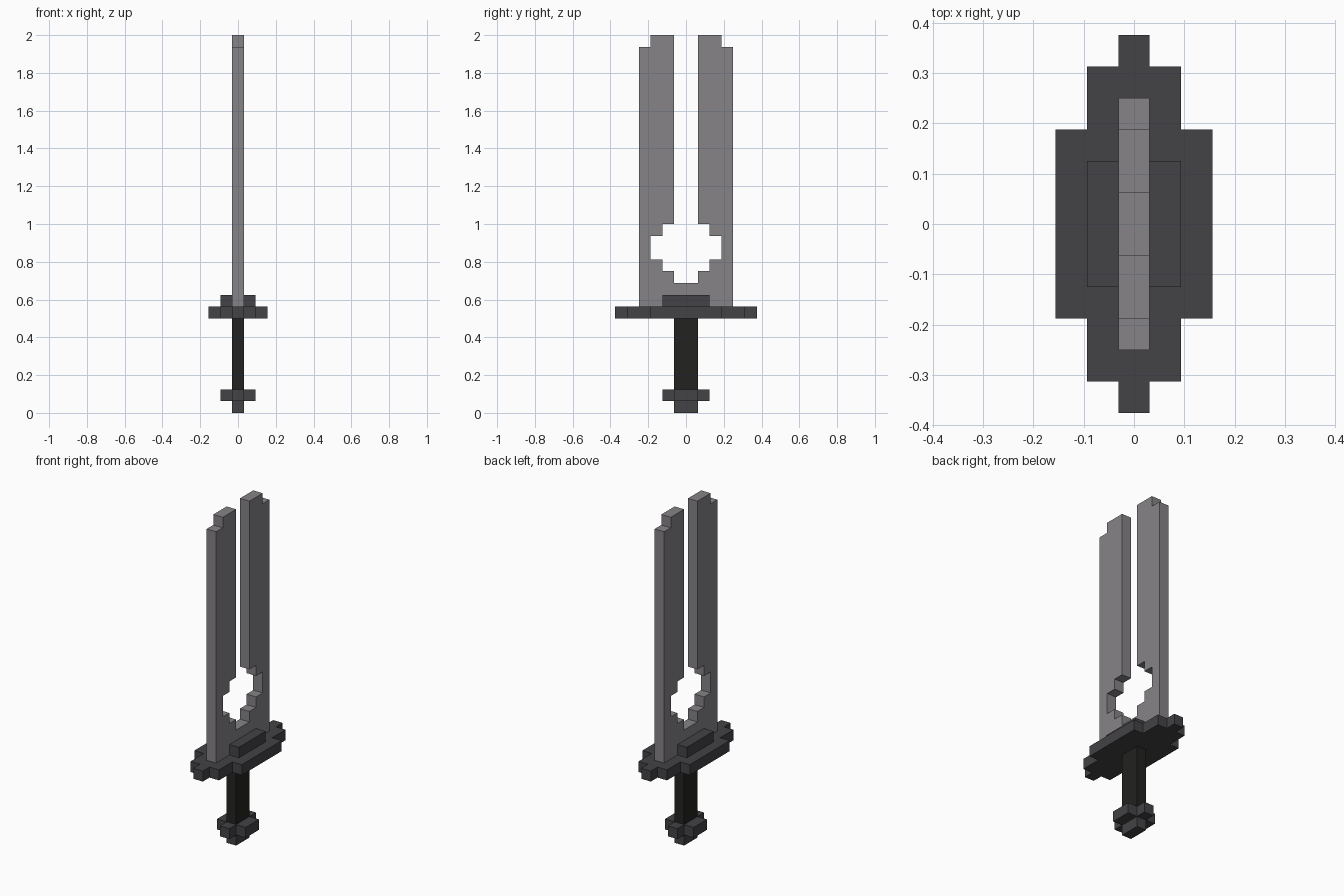
import bpy
import bmesh
from mathutils import Vector

old = bpy.data.objects.get("Cube")
if old:
    bpy.data.objects.remove(old, do_unlink=True)

U = 2 / 32  # one block


def material(name, color):
    mat = bpy.data.materials.new(name)
    mat.use_nodes = True
    mat.diffuse_color = (*color, 1)
    bsdf = next(n for n in mat.node_tree.nodes if n.type == 'BSDF_PRINCIPLED')
    bsdf.inputs["Base Color"].default_value = (*color, 1)
    bsdf.inputs["Roughness"].default_value = 0.8
    return mat


STEEL = material("steel grey", (0.238, 0.227, 0.242))
IRON = material("dark iron", (0.056, 0.054, 0.060))
LEATHER = material("black grip", (0.016, 0.016, 0.015))


def prism(name, outline, direction, mat):
    """Extrude a closed outline, given in blocks, along a direction."""
    bm = bmesh.new()
    face = bm.faces.new([bm.verts.new(Vector(p) * U) for p in outline])
    out = bmesh.ops.extrude_face_region(bm, geom=[face], use_keep_orig=True)
    moved = [g for g in out["geom"] if isinstance(g, bmesh.types.BMVert)]
    bmesh.ops.translate(bm, verts=moved, vec=Vector(direction) * U)
    bmesh.ops.recalc_face_normals(bm, faces=bm.faces)
    mesh = bpy.data.meshes.new(name)
    bm.to_mesh(mesh)
    bm.free()
    mesh.materials.append(mat)
    obj = bpy.data.objects.new(name, mesh)
    bpy.context.collection.objects.link(obj)
    return obj


def plate(name, quarter, z, height, mat):
    """Horizontal slab whose plan is one quarter mirrored in x and y."""
    back = quarter[::-1]
    plan = (quarter + [(-x, y) for x, y in back]
            + [(-x, -y) for x, y in quarter] + [(x, -y) for x, y in back])
    return prism(name, [(x, y, z) for x, y in plan], (0, 0, height), mat)


# Two-pronged blade with a stepped opening above the guard
half = [(4, 9), (4, 31), (3, 31), (3, 32), (1, 32), (1, 16), (2, 16), (2, 15),
        (3, 15), (3, 13), (2, 13), (2, 12), (1, 12), (1, 11)]
profile = half + [(-y, z) for y, z in half[::-1]]
prism("blade", [(-0.5, y, z) for y, z in profile], (1, 0, 0), STEEL)

# Stepped crossguard
plate("guard", [(2.5, 3), (1.5, 3), (1.5, 5), (0.5, 5), (0.5, 6)], 8, 1, IRON)

# Raised blocks on both flats of the blade
for side, label in ((1, "left"), (-1, "right")):
    ends = [(0.5, -2), (1.5, -2), (1.5, 2), (0.5, 2)]
    prism(label + "_collar", [(side * x, y, 9) for x, y in ends], (0, 0, 1), IRON)

# Grip
plate("grip", [(0.5, 1)], 2, 6, LEATHER)

# Cross-shaped pommel and its end cap
plate("pommel", [(1.5, 1), (0.5, 1), (0.5, 2)], 1, 1, IRON)
plate("pommel_cap", [(0.5, 1)], 0, 1, IRON)
